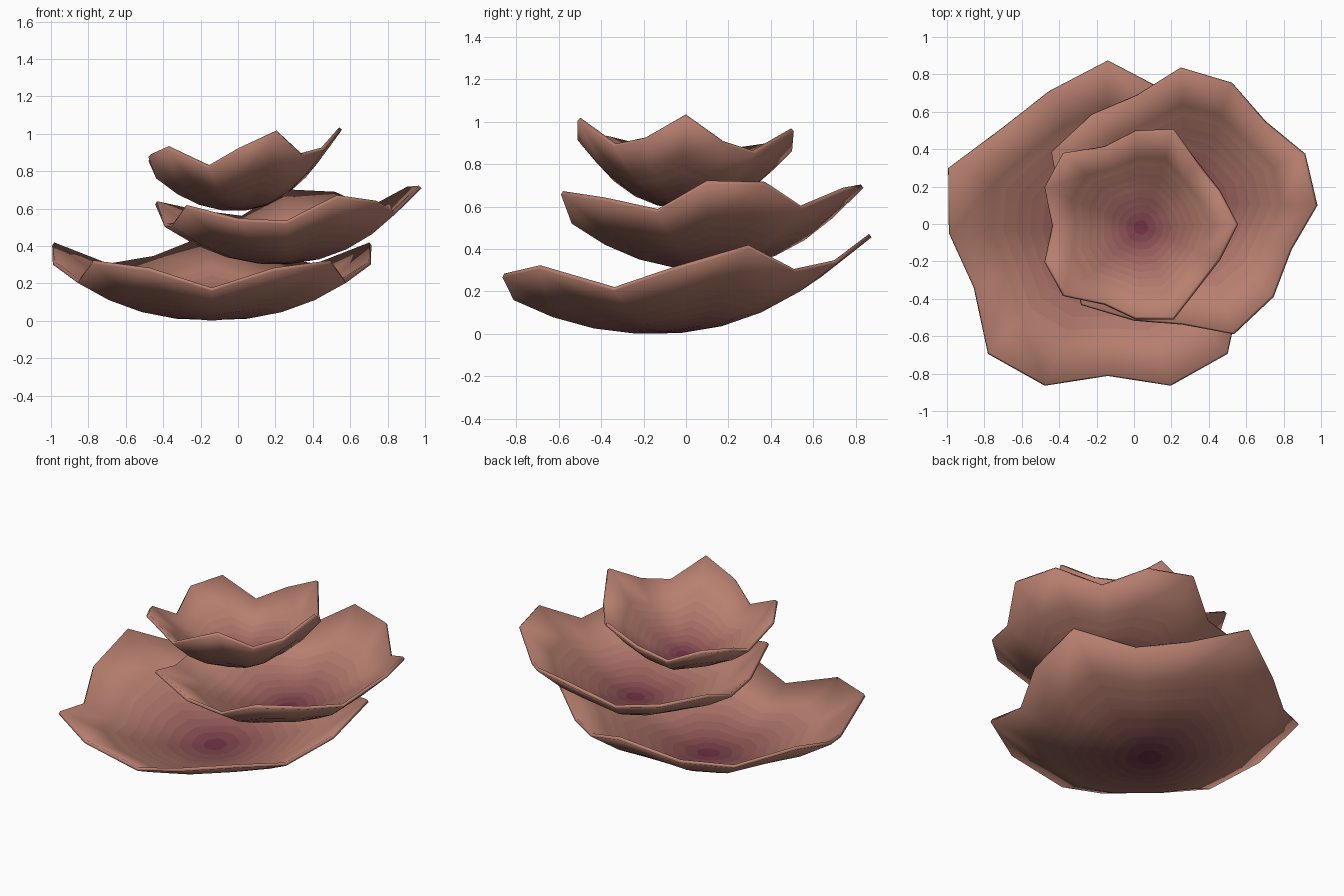
import bpy, bmesh
from math import cos, sin, radians, tau

if "Cube" in bpy.data.objects:
    bpy.data.objects.remove(bpy.data.objects["Cube"])

SIDES = 16
LOBES = 5
# ring positions: four main rings, the inner three split finely for the colour fade
FRACTIONS = [i / 12 for i in range(1, 10)] + [1.0]
CORE, EDGE = (0.15, 0.025, 0.055), (0.48, 0.215, 0.16)

# colour fade from dark centre to pale rim
fade = []
for i in range(len(FRACTIONS)):
    t = min(1.0, (i + 0.3) / 8.5)
    m = bpy.data.materials.new(f"petal_tone_{i}")
    m.diffuse_color = (*[a + (b - a) * t for a, b in zip(CORE, EDGE)], 1)
    m.use_nodes = True
    m.node_tree.nodes["Principled BSDF"].inputs["Base Color"].default_value = m.diffuse_color
    fade.append(m)


def surface(f, ang, radius, lobe, depth, wave, peak):
    """Point on a main ring of a wavy, lobed shallow bowl."""
    c = cos(LOBES * (ang - radians(peak)))
    r = radius * f * (1 + lobe * c * f)
    return r * cos(ang), r * sin(ang), (depth + wave * c) * f * f


def cup(name, apex, radius, lobe, depth, wave, peak, tilt):
    bm = bmesh.new()

    def place(p):
        x, y, h = p
        return bm.verts.new((apex[0] + x - tilt[0] * h,
                             apex[1] + y - tilt[1] * h,
                             apex[2] + h + tilt[0] * x + tilt[1] * y))

    centre = place((0, 0, 0))
    previous = None
    for i, f in enumerate(FRACTIONS):
        lo = int(f * 4 - 1e-6) / 4          # straight facets between main rings
        k = (f - lo) * 4
        ring = []
        for s in range(SIDES):
            ang = tau * s / SIDES
            args = (ang, radius, lobe, depth, wave, peak)
            a, b = surface(lo, *args), surface(lo + 0.25, *args)
            ring.append(place([u + (v - u) * k for u, v in zip(a, b)]))
        for s in range(SIDES):
            n = (s + 1) % SIDES
            if previous is None:
                face = bm.faces.new((centre, ring[n], ring[s]))
            else:
                face = bm.faces.new((previous[s], previous[n], ring[n], ring[s]))
            face.material_index = i
            face.smooth = True
        previous = ring
    mesh = bpy.data.meshes.new(name)
    bm.to_mesh(mesh)
    bm.free()
    for m in fade:
        mesh.materials.append(m)
    ob = bpy.data.objects.new(name, mesh)
    bpy.context.collection.objects.link(ob)
    # thin wall, thickened inwards
    mod = ob.modifiers.new("wall", "SOLIDIFY")
    mod.thickness = 0.02
    mod.offset = -1
    return ob


# three stacked cups, each smaller, turned and tilted its own way
cup("lower_cup", (-0.14, -0.025, 0.004), 0.85, 0.094, 0.297, 0.08, 90, (0, 0.08))
cup("middle_cup", (0.28, 0.115, 0.305), 0.69, 0.09, 0.297, 0.07, 10, (0.084, 0.045))
cup("upper_cup", (0.04, -0.02, 0.59), 0.505, 0.10, 0.297, 0.077, 0, (0.105, -0.05))
